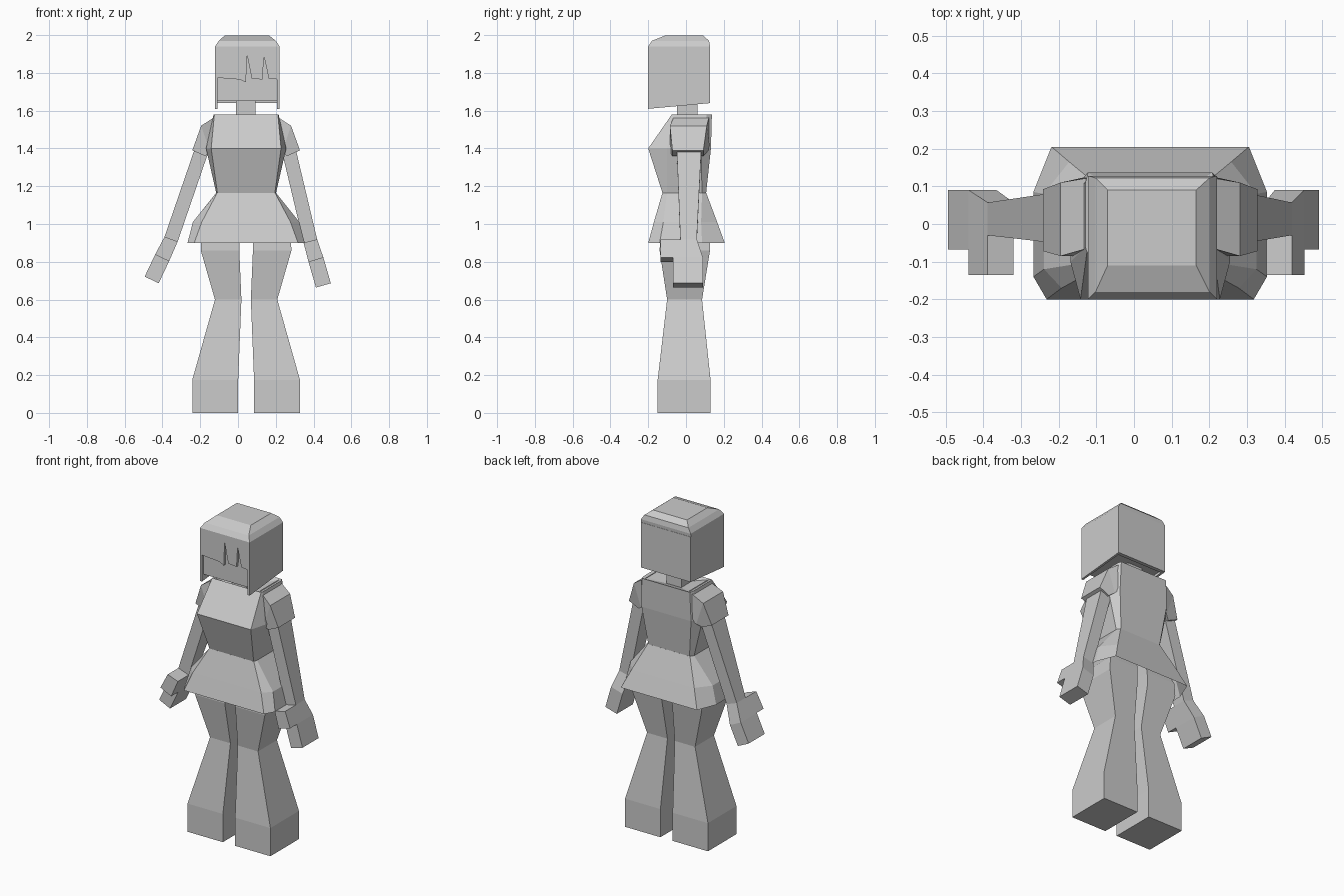
import bpy, bmesh
from mathutils import Vector

if "Cube" in bpy.data.objects:
    bpy.data.objects.remove(bpy.data.objects["Cube"])

C = 0.043  # body centre line in x


def loft(name, rings, cap_start=True, cap_end=True):
    """Skin a list of equal-length point rings into one flat-shaded mesh."""
    bm = bmesh.new()
    vs = [[bm.verts.new(p) for p in r] for r in rings]
    n = len(rings[0])
    for a, b in zip(vs, vs[1:]):
        for i in range(n):
            j = (i + 1) % n
            bm.faces.new((a[i], a[j], b[j], b[i]))
    if cap_start:
        bm.faces.new(vs[0])
    if cap_end:
        bm.faces.new(vs[-1])
    bmesh.ops.recalc_face_normals(bm, faces=bm.faces)
    me = bpy.data.meshes.new(name)
    bm.to_mesh(me)
    bm.free()
    ob = bpy.data.objects.new(name, me)
    bpy.context.collection.objects.link(ob)
    return ob


def rect(x0, x1, y0, y1, z, z_back=None):
    zb = z if z_back is None else z_back
    return [(x0, y0, z), (x1, y0, z), (x1, y1, zb), (x0, y1, zb)]


def box(name, x0, x1, y0, y1, z0, z1):
    return loft(name, [rect(x0, x1, y0, y1, z0), rect(x0, x1, y0, y1, z1)])


def octagon(z, front, side, back):
    """front/back = (half width, y); side = (half width, y front, y back)."""
    (wf, yf), (ws, s0, s1), (wb, yb) = front, side, back
    half = [(wf, yf), (ws, s0), (ws, s1), (wb, yb)]
    return ([(C + x, y, z) for x, y in half]
            + [(C - x, y, z) for x, y in reversed(half)])


def tilted(a, b, y0, y1):
    """Quad spanning two front-view points (x, z) from y0 to y1."""
    return [(a[0], y0, a[1]), (b[0], y0, b[1]), (b[0], y1, b[1]), (a[0], y1, a[1])]


# Flared legs
for s, side in ((-1, "left"), (1, "right")):
    sx = lambda o, i, y0, y1, z: rect(C + s * o, C + s * i, y0, y1, z)
    loft(side + "_leg", [
        sx(0.285, 0.042, -0.15, 0.13, 0), sx(0.285, 0.042, -0.15, 0.13, 0.175),
        sx(0.165, 0.025, -0.10, 0.085, 0.6), sx(0.24, 0.036, -0.14, 0.127, 0.86),
        sx(0.235, 0.035, -0.135, 0.125, 0.94), sx(0.13, 0.03, -0.09, 0.09, 1.1)])

# Skirt
loft("skirt", [
    octagon(0.9, (0.275, -0.2), (0.31, -0.14, 0.085), (0.262, 0.205)),
    octagon(1.01, (0.235, -0.17), (0.282, -0.12, 0.08), (0.215, 0.165)),
    octagon(1.165, (0.153, -0.125), (0.158, -0.10, 0.085), (0.145, 0.107))],
    cap_start=False)

# Torso with chest and sloping neckline
loft("torso", [
    octagon(1.15, (0.150, -0.12), (0.155, -0.10, 0.085), (0.14, 0.105)),
    octagon(1.4, (0.185, -0.2), (0.212, -0.10, 0.08), (0.17, 0.132)),
    octagon(1.58, (0.168, -0.075), (0.172, -0.06, 0.11), (0.165, 0.137)),
    octagon(1.55, (0.05, -0.045), (0.05, -0.04, 0.055), (0.05, 0.06))])

# Neck
box("neck", -0.01, 0.093, -0.047, 0.06, 1.53, 1.67)

# Short sleeves
for s, side in ((-1, "left"), (1, "right")):
    p = lambda x, z: (C + s * x, z)
    loft(side + "_sleeve", [
        tilted(p(0.15, 1.578), p(0.17, 1.40), -0.06, 0.125),
        tilted(p(0.238, 1.52), p(0.19, 1.38), -0.085, 0.11),
        tilted(p(0.285, 1.39), p(0.218, 1.36), -0.072, 0.092)])

# Arms: centre points (x, z) at shoulder, wrist, knuckles and fingertips
arms = {"left": [(-0.165, 1.47), (-0.354, 0.92), (-0.402, 0.82), (-0.457, 0.704)],
        "right": [(0.25, 1.47), (0.383, 0.91), (0.413, 0.81), (0.452, 0.675)]}
depth = [(-0.052, 0.085), (-0.03, 0.057), (-0.068, 0.09), (-0.068, 0.09)]
for side, pts in arms.items():
    pts = [Vector(p) for p in pts]
    ends = []
    for i, c in enumerate(pts):
        d = (pts[min(i + 1, 3)] - pts[max(i - 1, 0)]).normalized()
        n = Vector((-d.y, d.x)) * (0.041 if i > 1 else 0.037)
        ends.append((c - n, c + n))
    loft(side + "_arm", [tilted(a, b, *y) for (a, b), y in zip(ends, depth)])
    # Thumb sticks forward between wrist and knuckles
    (a, b), (d, e) = ends[1], ends[2]
    loft(side + "_thumb", [[(q[0], y, q[1]) for q in (a, b, e, d)]
                           for y in (-0.135, -0.02)])

# Head
box("head", -0.11, 0.208, -0.185, 0.11, 1.65, 1.95)

# Hair crown
loft("hair_crown", [
    rect(-0.122, 0.22, -0.2, 0.125, 1.90), rect(-0.122, 0.22, -0.2, 0.128, 1.94),
    rect(-0.102, 0.20, -0.18, 0.122, 1.97), rect(-0.07, 0.165, -0.11, 0.09, 1.998)])

# Hair sides, lower at the front
for side, x0, x1 in (("left", -0.122, -0.108), ("right", 0.206, 0.22)):
    loft(side + "_hair", [rect(x0, x1, -0.2, 0.128, 1.61, 1.64),
                          rect(x0, x1, -0.2, 0.128, 1.92)])

# Hair back
box("back_hair", -0.115, 0.213, 0.105, 0.128, 1.64, 1.92)

# Fringe with two notches
fringe = [(-0.12, 1.93), (-0.12, 1.775), (0.01, 1.765), (0.042, 1.75), (0.048, 1.895),
          (0.073, 1.77), (0.13, 1.765), (0.137, 1.89), (0.163, 1.77), (0.218, 1.765),
          (0.218, 1.93)]
loft("fringe", [[(x, y, z) for x, z in fringe] for y in (-0.2, -0.18)])
